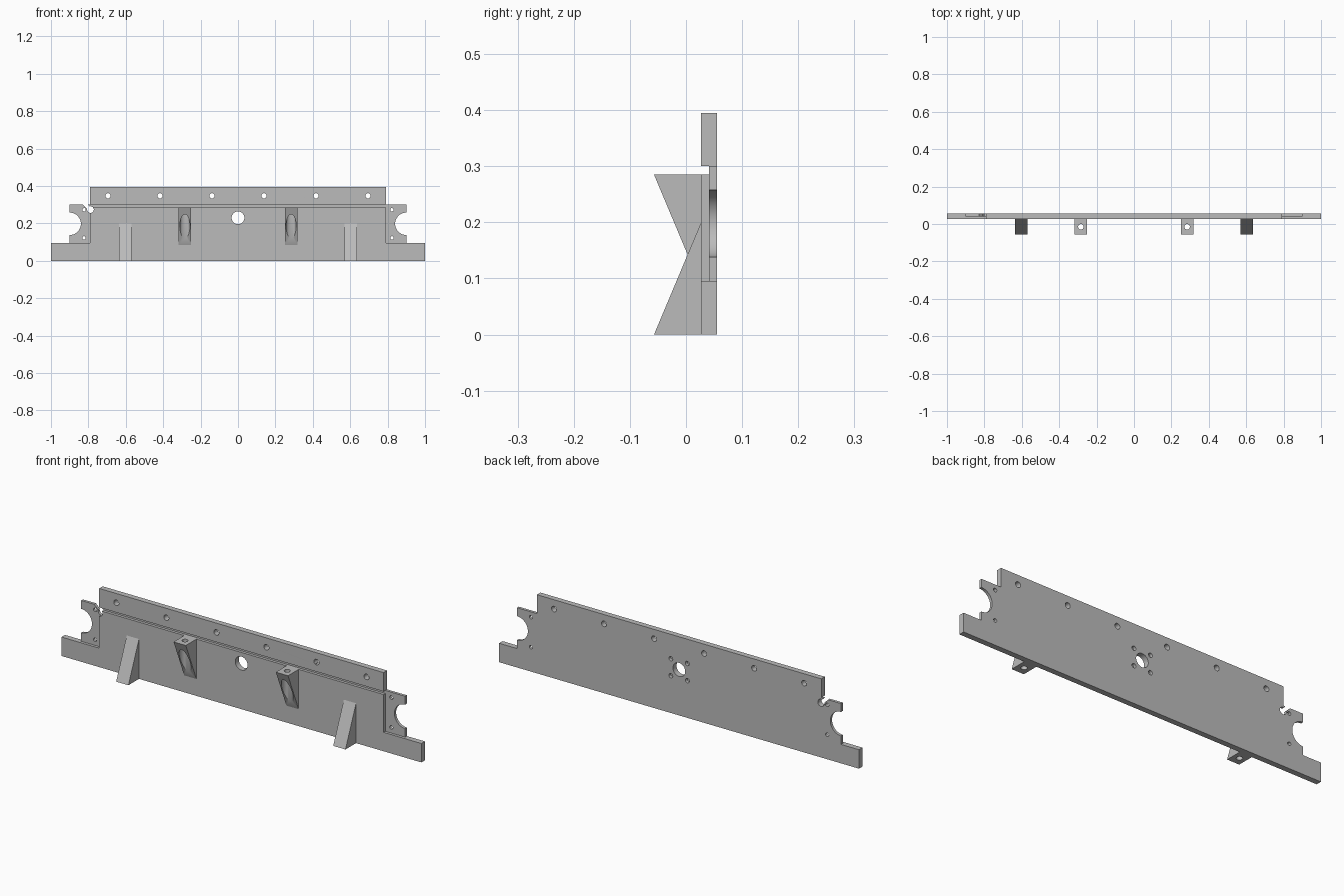
import bpy, bmesh
from math import radians
from mathutils import Matrix, Vector

old = bpy.data.objects.get("Cube")
if old:
    bpy.data.objects.remove(old, do_unlink=True)

FRONT, STEP, BACK, TIP = 0.027, 0.041, 0.055, -0.057
HOLE_Y = -0.015

grey = bpy.data.materials.new("plain grey")
grey.use_nodes = True
colour = (0.5, 0.5, 0.5, 1)
grey.diffuse_color = colour
grey.node_tree.nodes["Principled BSDF"].inputs["Base Color"].default_value = colour


def add_object(name, bm):
    bmesh.ops.recalc_face_normals(bm, faces=bm.faces)
    mesh = bpy.data.meshes.new(name)
    bm.to_mesh(mesh)
    bm.free()
    obj = bpy.data.objects.new(name, mesh)
    bpy.context.collection.objects.link(obj)
    mesh.materials.append(grey)
    return obj


def extrude(name, points, offset):
    bm = bmesh.new()
    face = bm.faces.new([bm.verts.new(p) for p in points])
    new = bmesh.ops.extrude_face_region(bm, geom=[face])["geom"]
    verts = [v for v in new if isinstance(v, bmesh.types.BMVert)]
    bmesh.ops.translate(bm, verts=verts, vec=Vector(offset))
    return add_object(name, bm)


def box(low, high, turn=0):
    low, high = Vector(low), Vector(high)
    bm = bmesh.new()
    bmesh.ops.create_cube(bm, size=1, matrix=Matrix.Translation((low + high) / 2)
                          @ Matrix.Rotation(turn, 4, "Y")
                          @ Matrix.Diagonal((*(high - low), 1)))
    return add_object("cutter", bm)


def drill(centre, radius, length, upright=False, sides=32):
    bm = bmesh.new()
    turn = Matrix() if upright else Matrix.Rotation(radians(90), 4, "X")
    bmesh.ops.create_cone(bm, cap_ends=True, segments=sides, radius1=radius,
                          radius2=radius, depth=length,
                          matrix=Matrix.Translation(centre) @ turn)
    return add_object("cutter", bm)


def cut(obj, cutter):
    cutter.hide_render = True
    mod = obj.modifiers.new("cut", "BOOLEAN")
    mod.operation, mod.solver, mod.object = "DIFFERENCE", "EXACT", cutter
    bpy.context.view_layer.objects.active = obj
    bpy.ops.object.modifier_apply(modifier=mod.name)
    bpy.data.objects.remove(cutter, do_unlink=True)


def finish(obj):
    bpy.ops.object.select_all(action="DESELECT")
    obj.select_set(True)
    bpy.context.view_layer.objects.active = obj
    bpy.ops.object.shade_smooth_by_angle(angle=radians(30))


# Stepped plate with wings at the foot and a tab at each end
half = [(1, 0), (1, 0.095), (0.9, 0.095), (0.9, 0.3), (0.79, 0.3), (0.79, 0.395)]
outline = half + [(-x, z) for x, z in reversed(half)]
plate = extrude("mounting_plate", [(x, FRONT, z) for x, z in outline],
                (0, BACK - FRONT, 0))

# Groove across the front and thinned end tabs
cut(plate, box((-1.1, 0, 0.285), (1.1, STEP, 0.3)))
for side in (-1, 1):
    inner, outer = sorted((side * 0.79, side * 1.1))
    cut(plate, box((inner, 0, 0.095), (outer, STEP, 0.31)))
    cut(plate, drill((side * 0.9, STEP, 0.198), 0.06, 0.2, sides=48))
    for z in (0.123, 0.273):
        cut(plate, drill((side * 0.823, STEP, z), 0.009, 0.2))

# Keyhole notch at the right tab
cut(plate, drill((-0.789, STEP, 0.274), 0.018, 0.2))
cut(plate, box((-0.83, -0.06, 0.281), (-0.78, 0.14, 0.299), radians(45)))

# Row of bolt holes along the top
for i in range(6):
    cut(plate, drill((-0.695 + 0.278 * i, STEP, 0.348), 0.014, 0.2))

# Centre hole with four blind holes at the back
cut(plate, drill((0, STEP, 0.23), 0.034, 0.2, sides=48))
for x in (-0.046, 0.046):
    for z in (-0.043, 0.043):
        cut(plate, drill((x, BACK, 0.23 + z), 0.011, 0.03))
finish(plate)

# Wedge feet with blind holes below, and hanging brackets with through holes
for side, word in ((-1, "right"), (1, "left")):
    x = side * 0.603
    foot = extrude(word + "_foot_wedge", [(x - 0.034, FRONT, 0), (x - 0.034, TIP, 0),
                                          (x - 0.034, FRONT, 0.2)], (0.068, 0, 0))
    cut(foot, drill((x, HOLE_Y, 0), 0.0145, 0.1, True))
    finish(foot)

    x = side * 0.284
    bracket = extrude(word + "_bracket", [(x - 0.034, FRONT, 0.285), (x - 0.034, TIP, 0.285),
                                          (x - 0.034, FRONT, 0.085)], (0.068, 0, 0))
    cut(bracket, drill((x, HOLE_Y, 0.16), 0.027, 0.2, True))
    cut(bracket, drill((x, HOLE_Y, 0.26), 0.0145, 0.2, True))
    finish(bracket)
